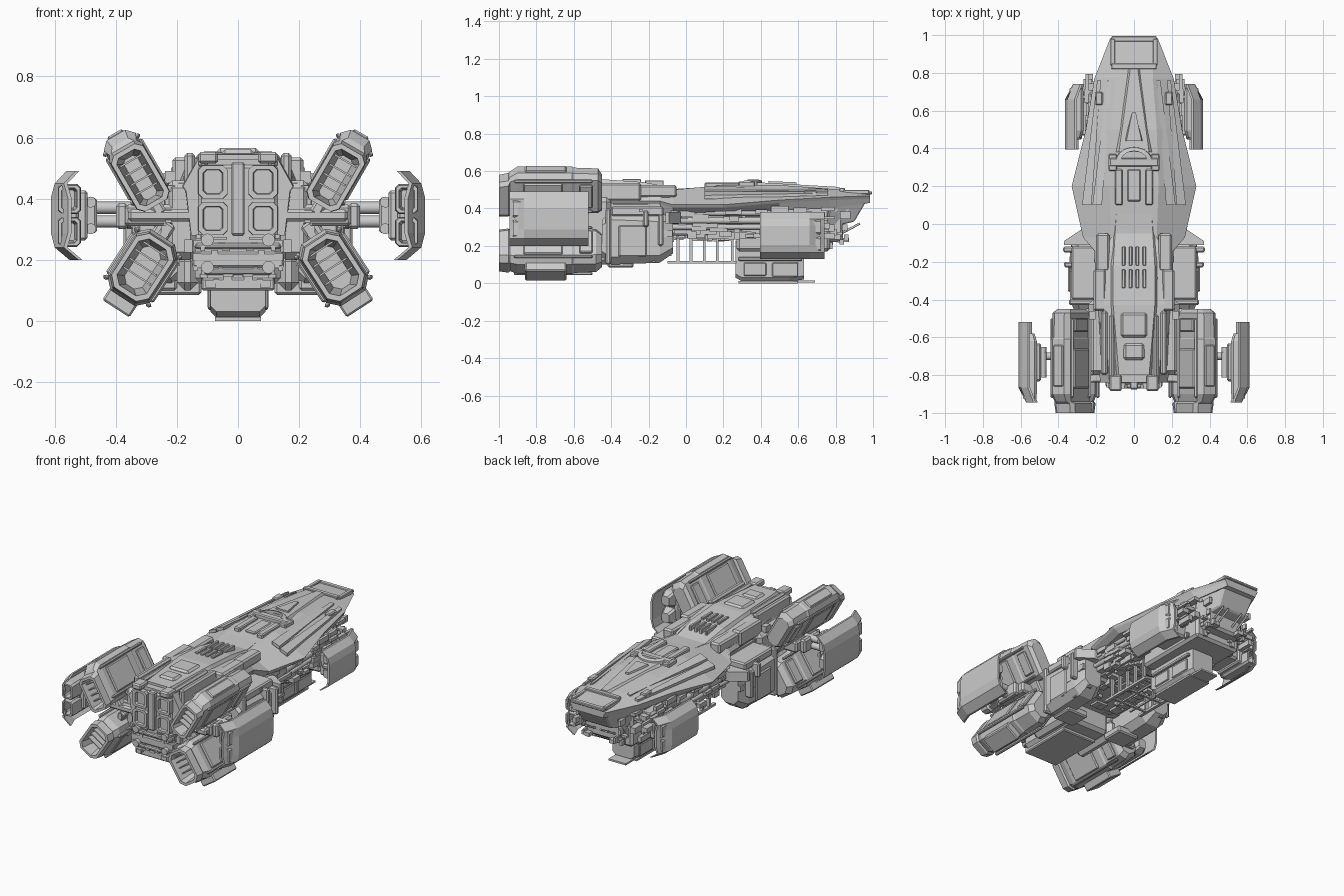
import bpy, bmesh, math, random
from mathutils import Vector, Matrix

random.seed(4)


def mesh(name, verts, faces, mirror=False, bevel=0.0):
    me = bpy.data.meshes.new(name)
    me.from_pydata(verts, [], faces)
    bm = bmesh.new()
    bm.from_mesh(me)
    bmesh.ops.recalc_face_normals(bm, faces=bm.faces)
    bm.to_mesh(me)
    bm.free()
    ob = bpy.data.objects.new(name, me)
    bpy.context.collection.objects.link(ob)
    if mirror:
        ob.modifiers.new("mirror", "MIRROR").use_mirror_merge = False
    if bevel:
        b = ob.modifiers.new("bevel", "BEVEL")
        b.width, b.segments, b.limit_method = bevel, 1, "ANGLE"
    return ob


def loft(name, rings, mirror=False, bevel=0.0):
    n = len(rings[0])
    faces = [tuple(range(n)), tuple(range(len(rings) * n - n, len(rings) * n))]
    for r in range(len(rings) - 1):
        for i in range(n):
            j = (i + 1) % n
            faces.append((r * n + i, r * n + j, r * n + n + j, r * n + n + i))
    return mesh(name, [p for r in rings for p in r], faces, mirror, bevel)


def boxes(name, items, mirror=False, bevel=0.0, frame=(0, 0, 0)):
    """Each item is x0, x1, y0, y1, z0, z1; frame = centre x, centre z, turn about y."""
    cx, cz, a = frame
    V, F = [], []
    for x0, x1, y0, y1, z0, z1 in items:
        k = len(V)
        for y in (y0, y1):
            for u, v in ((x0, z0), (x1, z0), (x1, z1), (x0, z1)):
                V.append((cx + u * math.cos(a) - v * math.sin(a), y, cz + u * math.sin(a) + v * math.cos(a)))
        F += [tuple(k + i for i in f) for f in
              ((0, 1, 2, 3), (4, 5, 6, 7), (0, 1, 5, 4), (1, 2, 6, 5), (2, 3, 7, 6), (3, 0, 4, 7))]
    return mesh(name, V, F, mirror, bevel)


def duct(name, cx, cz, deg, stations, mirror=True):
    """Chamfered box lofted along y; station = y, length, width, chamfer, offset."""
    a, rings = math.radians(deg), []
    for y, L, W, c, off in stations:
        l, w = L / 2, W / 2
        pts = [(l, w - c), (l - c, w), (c - l, w), (-l, w - c), (-l, c - w), (c - l, -w), (l - c, -w), (l, c - w)]
        rings.append([(cx + (u + off) * math.cos(a) - v * math.sin(a), y,
                       cz + (u + off) * math.sin(a) + v * math.cos(a)) for u, v in pts])
    return loft(name, rings, mirror)


def tube(name, p, q, r, mirror=True, n=12):
    p, q = Vector(p), Vector(q)
    rot = (q - p).to_track_quat("Z", "Y")
    ring = [rot @ Vector((r * math.cos(t), r * math.sin(t), 0)) for t in [2 * math.pi * i / n for i in range(n)]]
    ob = loft(name, [[p + v for v in ring], [q + v for v in ring]], mirror)
    for f in ob.data.polygons:
        f.use_smooth = len(f.vertices) == 4
    return ob


def greebles(name, n, x, y, z, size):
    items = []
    for _ in range(n):
        c = [random.uniform(*r) for r in (x, y, z)]
        s = [random.uniform(.3, 1) * k for k in size]
        items.append([v for i in range(3) for v in (c[i] - s[i], c[i] + s[i])])
    return boxes(name, items, True)


# Top armour shell: y, ridge half width, ridge z, edge half width, edge z, bottom z
shell = [(.985, .10, .485, .125, .468, .43), (.77, .10, .505, .21, .46, .40), (.5, .12, .525, .255, .445, .39),
         (.2, .13, .525, .33, .42, .385), (-.07, .12, .50, .27, .42, .37), (-.14, .16, .515, .21, .44, .36),
         (-.43, .16, .535, .20, .44, .30), (-.84, .13, .53, .18, .44, .28)]
rings = []
for y, i, zt, e, ze, zb in shell:
    half = [(i, zt), (e, ze), (e - .01, ze - .015), (e * .85, zb)]
    rings.append([(x, y, z) for x, z in half] + [(-x, y, z) for x, z in reversed(half)])
loft("top_armour", rings)

# Nose with a raked face, roof frame and chin hoop
loft("nose", [[(-.115, .985, .475), (.115, .985, .475), (.10, .90, .33), (-.10, .90, .33)],
              [(-.19, .78, .45), (.19, .78, .45), (.14, .74, .29), (-.14, .74, .29)]], bevel=.008)
boxes("nose_roof_frame", [(-.12, .12, .82, .85, .48, .51), (-.12, .12, .965, .995, .475, .492),
                          (-.125, -.10, .84, .98, .475, .50), (.10, .125, .84, .98, .475, .50)], bevel=.004)
boxes("nose_side_port", [(.165, .205, .63, .70, .47, .497)], True, .006)
for x in (.05, .09):
    tube("chin_hoop", (x, .80, .25), (x, .93, .32), .006)
loft("centre_ridge", [[(-.03, .82, .50), (.03, .82, .50), (.02, .82, .515), (-.02, .82, .515)],
                      [(-.10, .38, .52), (.10, .38, .52), (.08, .38, .54), (-.08, .38, .54)]])
loft("ridge_arrow", [[(-.01, .59, .52), (.01, .59, .52), (.01, .59, .54), (-.01, .59, .54)],
                     [(-.05, .44, .53), (.05, .44, .53), (.04, .44, .546), (-.04, .44, .546)]])

# Long raised armour strips on the shell
for k, (xa, xb) in enumerate(((.12, .17), (.175, .225))):
    loft("shell_strip", [[(xa, .76, .49 - k * .015), (xa + .02, .76, .485 - k * .015),
                          (xa + .02, .76, .498 - k * .015), (xa, .76, .505 - k * .015)],
                         [(xb, .1, .50 - k * .03), (xb + .05, .1, .48 - k * .03),
                          (xb + .05, .1, .50 - k * .03), (xb, .1, .52 - k * .03)]], True)

# Dorsal collar, slot and spine
arc = [math.pi * i / 10 for i in range(11)]
for k in range(10):
    a, b = arc[k], arc[k + 1]
    loft("dorsal_collar", [[(r * math.cos(t), .33 + r * .8 * math.sin(t), z) for r, z in
                            ((.07, .51), (.10, .51), (.095, .548), (.07, .555))] for t in (a, b)])
boxes("collar_bridge", [(-.13, .13, .305, .35, .51, .55), (-.135, -.09, .28, .37, .51, .545), (.09, .135, .28, .37, .51, .545),
                        (-.035, .035, .12, .29, .51, .53), (-.1, -.06, .1, .29, .51, .54), (.06, .1, .1, .29, .51, .54)], bevel=.006)
loft("spine_panel", [[(-w, y, z), (w, y, z), (w - .02, y, z + h), (-w + .02, y, z + h)] for y, w, z, h in
                     ((.11, .11, .49, .025), (-.05, .12, .485, .02), (-.22, .13, .51, .03), (-.43, .13, .52, .035), (-.80, .10, .52, .025))])
boxes("spine_vents", [(x - .009, x + .009, y, y + .1, .50, z) for x in (-.055, -.018, .018, .055)
                      for y, z in ((-.22, .55), (-.34, .557))], bevel=.003)
boxes("spine_plates", [(-.07, .07, -.60, -.47, .53, .565), (-.055, .055, -.72, -.63, .53, .56)], bevel=.012)
boxes("spine_rail", [(.13, .20, -.25, -.05, .46, .525), (.15, .215, -.46, -.24, .44, .535),
                     (.14, .175, -.80, -.46, .44, .55), (.10, .13, -.86, -.48, .5, .548)], True, .01)
boxes("tail_lug", [(.065, .13, -.885, -.80, .515, .552)], True, .008)

# Inner hull beneath the shell
boxes("forward_hull", [(-.16, .16, .27, .77, .17, .42), (-.13, .13, .70, .84, .22, .42)], bevel=.015)
boxes("mid_hull", [(-.20, .20, -.1, .30, .255, .41)], bevel=.015)
boxes("rear_hull", [(-.14, .14, -.85, -.40, .12, .52), (-.2, .2, -.46, -.08, .24, .44)], bevel=.02)
boxes("rear_flank", [(.13, .24, -.80, -.40, .20, .46), (.13, .2, -.7, -.38, .1, .22)], True, .025)
greebles("hull_side_machinery", 90, (.17, .25), (-.1, .78), (.25, .40), (.025, .05, .02))
greebles("nose_machinery", 35, (.08, .16), (.68, .86), (.2, .40), (.02, .03, .02))
greebles("belly_machinery", 70, (.0, .18), (-.42, .27), (.235, .27), (.03, .035, .02))
greebles("tail_flank_machinery", 50, (.15, .24), (-.82, -.42), (.2, .48), (.02, .05, .025))
for z, r in ((.30, .014), (.335, .018), (.375, .014)):
    tube("side_pipe", (.24, -.08, z), (.22, .42, z), r)

# Open cargo frame under the middle
boxes("cargo_frame", [(.12, .14, -.10, .27, .105, .12)] +
      [(.12, .14, y, y + .014, .11, .26) for y in (-.05, .02, .09, .16, .24)] +
      [(0, .13, y, y + .014, .107, .118) for y in (-.05, .09, .24)] +
      [(.05, .06, -.1, .27, .107, .118)], True)

# Mid side modules with doors and fins
duct("side_module", .255, .24, 90, [(-.45, .20, .13, .03, 0), (-.40, .28, .17, .04, 0),
                                    (-.14, .26, .17, .04, 0), (-.07, .2, .12, .03, .02)])
boxes("side_module_door", [(.335, .35, -.36, -.21, .14, .31)], True, .012)
boxes("side_module_fins", [(.2, .345, -.43, -.40, .10, .40), (.2, .375, -.15, -.12, .2, .37), (.2, .37, -.23, -.20, .3, .39),
                           (.18, .33, -.40, -.12, .36, .41), (.12, .27, -.42, -.28, .085, .13)], True, .008)
loft("side_module_wedge", [[(.2, -.11, z), (.37, -.11, z), (.37, -.09, z), (.28, -.03, z), (.2, -.03, z)] for z in (.32, .38)], True)
greebles("side_module_detail", 30, (.25, .33), (-.42, -.1), (.12, .40), (.022, .03, .02))

# Chin gondola with ramp and recessed side panels
loft("gondola", [[(-w, y, zt), (w, y, zt), (w, y, zb + .02), (w - .02, y, zb), (-w + .02, y, zb), (-w, y, zb + .02)]
                 for y, w, zt, zb in ((.265, .09, .23, .03), (.30, .09, .19, .01), (.55, .09, .19, .01), (.63, .075, .17, .02))])
boxes("gondola_ramp", [(-.06, .06, .5, .69, .004, .015), (-.075, .075, .28, .6, 0, .012)])
boxes("gondola_panel", [(.088, .098, .46, .60, .035, .11), (.088, .1, .31, .43, .04, .11), (.085, .105, .28, .62, .12, .14)], True, .004)

# Main engine pods: upper and lower pairs
duct("upper_engine", .335, .495, 60, [(-.45, .20, .08, .02, -.01), (-.47, .24, .11, .025, 0), (-.60, .25, .11, .025, 0), (-.61, .26, .12, .025, 0),
     (-.90, .26, .12, .025, 0), (-.94, .235, .10, .02, -.015), (-.95, .22, .125, .02, -.025), (-1, .21, .12, .02, -.03),
     (-1, .18, .09, .015, -.03), (-.86, .15, .05, .01, -.03)])
duct("lower_engine", .312, .175, -57, [(-.45, .18, .11, .03, 0), (-.48, .22, .15, .035, 0), (-.60, .23, .155, .035, 0), (-.61, .24, .165, .035, 0),
     (-.90, .24, .165, .035, 0), (-.94, .21, .14, .03, 0), (-.95, .22, .155, .03, 0), (-1, .21, .145, .03, 0),
     (-1, .18, .115, .025, 0), (-.86, .15, .07, .02, 0)])
for name, cx, cz, deg, w in (("upper", .335, .495, 60, .06), ("lower", .312, .175, -57, .083)):
    fr = (cx, cz, math.radians(deg))
    for s in (-1, 1):
        v = sorted((s * (w - .01), s * (w + .010)))
        boxes(name + "_engine_panels", [(-.08, .08, -.87, -.66, *v), (-.10, -.085, -.92, -.5, *v), (.085, .1, -.92, -.5, *v),
                                        (-.07, .07, -.57, -.50, *v)], True, .006, fr)
    boxes(name + "_engine_vanes", [(u, u + .006, -.97, -.87, .02 - w, w - .02) for u in (-.075, -.04, -.005, .03)], True, 0, fr)
    boxes(name + "_engine_mount", [(-.20, -.1, -.76, -.52, -.04, .04), (-.17, -.11, -.84, -.78, -.02, .02)], True, .008, fr)
    boxes(name + "_engine_cap", [(.1, w + .078, -.86, -.64, -w + .03, w - .03)], True, .006, fr)


# Manoeuvring thruster units: C-shaped shield around a pair of ducts
def thruster(name, xo, zc, h, y_flat, y_tip):
    d = 1 if y_tip > y_flat else -1
    prof = [(.05, .5), (.012, .36), (0, .2), (0, -.2), (.012, -.36), (.06, -.5)]
    outer = [(xo - dx, zc + k * h) for dx, k in prof]
    inner = [(x - .012, z) for x, z in reversed(outer)]
    ring = outer + inner
    loft(name + "_shield", [[(x, y_flat, z) for x, z in ring], [(x, y_tip - d * .08, z) for x, z in ring],
                            [(x - .055 if i in (2, 3, 8, 9) else x - .03, y_tip, z) for i, (x, z) in enumerate(ring)]], True)
    for s in (-1, 1):
        duct(name + "_duct", xo - .06, zc + s * h * .185, 90,
             [(y_flat + d * .06, h * .2, .05, .01, 0), (y_flat + d * .1, h * .33, .075, .012, 0), (y_tip - d * .05, h * .34, .075, .012, 0),
              (y_tip - d * .02, h * .31, .07, .01, 0), (y_tip - d * .02, h * .25, .05, .008, 0), (y_tip - d * .12, h * .2, .035, .006, 0)])
    ym = (y_flat + y_tip) / 2
    boxes(name + "_bracket", [(xo - .12, xo - .08, ym - .1, ym + .1, zc - h * .28, zc + h * .28),
                              (xo - .15, xo - .11, ym - .05, ym + .06, zc - h * .2, zc + h * .2),
                              (xo - .09, xo - .01, ym - .12, ym + .1, zc - h * .06, zc + h * .06)], True, .008)
    for z in (-.15, .15):
        tube(name + "_hinge", (xo - .13, ym - .08, zc + z * h), (xo - .13, ym + .08, zc + z * h), .018)


thruster("rear_thruster", .612, .345, .29, -.52, -.945)
thruster("front_thruster", .365, .255, .25, .395, .74)
boxes("front_thruster_arm", [(.14, .25, .46, .66, .2, .32), (.15, .24, .42, .70, .28, .38)], True, .012)

# Rear outrigger beams and pivots
boxes("outrigger_beam", [(.10, .37, -.80, -.58, .31, .38), (.12, .36, -.84, -.78, .325, .365), (.36, .40, -.78, -.62, .30, .385)], True, .01)
for z in (.325, .37):
    tube("outrigger_pivot", (.35, -.70, z), (.50, -.70, z), .02)
tube("outrigger_strut", (.13, -.72, .42), (.36, -.70, .37), .01)

# Stern exhaust blocks
for z in (.335, .455):
    duct("stern_exhaust", .082, z, 90, [(-.80, .11, .10, .015, 0), (-.87, .108, .095, .015, 0), (-.87, .08, .065, .01, 0), (-.82, .07, .05, .01, 0)])
boxes("stern_trim", [(-.022, .022, -.875, -.83, .28, .52), (-.14, .14, -.87, -.83, .235, .255), (-.11, .11, -.87, -.83, .15, .17),
                     (-.15, .15, -.86, -.60, .175, .225), (-.12, .12, -.86, -.5, .10, .14)], bevel=.006)
for z in (.265, .175):
    tube("stern_light", (.10, -.84, z), (.10, -.885, z), .021)
greebles("stern_machinery", 30, (.01, .14), (-.86, -.84), (.11, .28), (.02, .015, .012))
